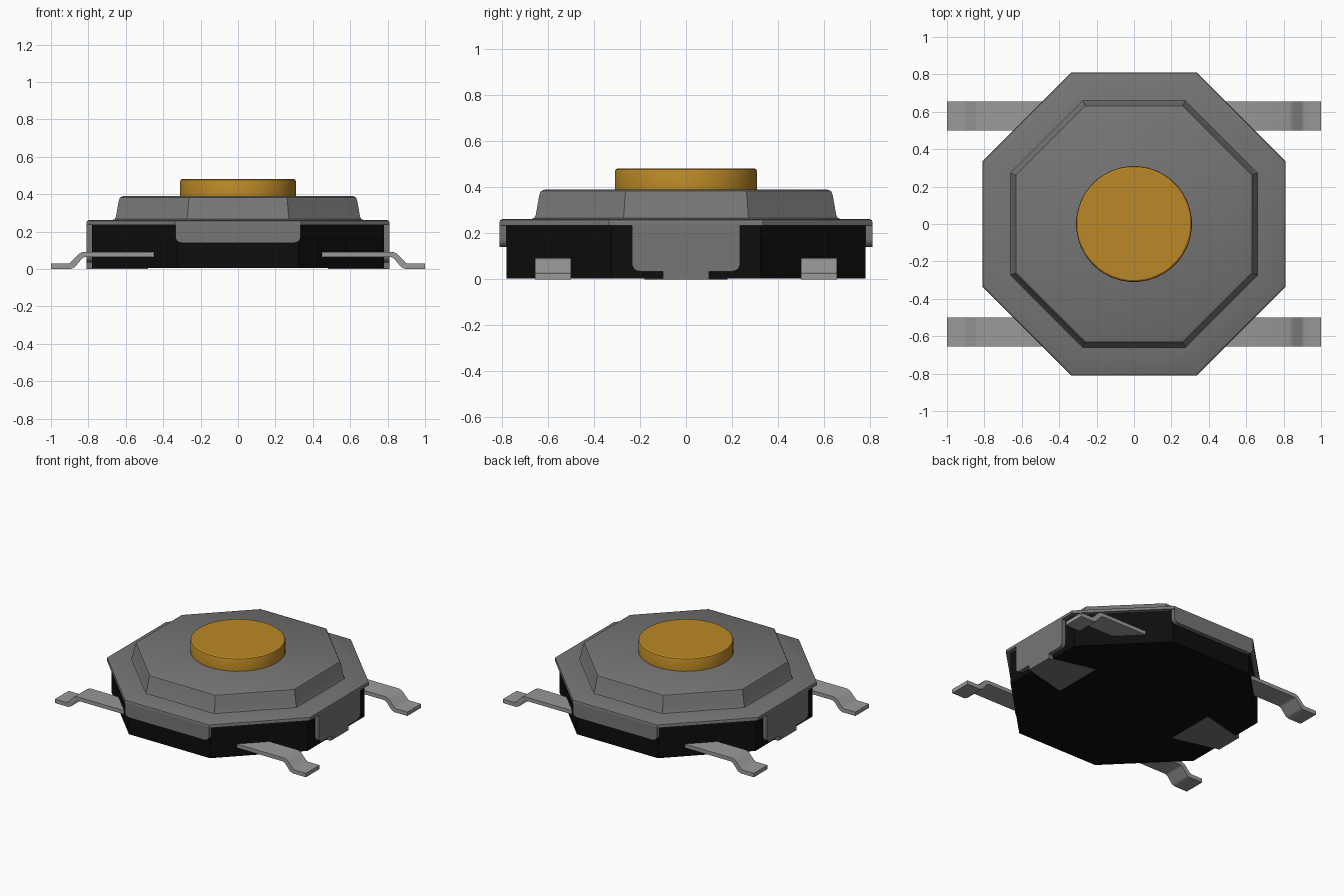
import bpy, bmesh
from math import pi, tan, sin, cos, radians
from mathutils import Matrix, Vector

if "Cube" in bpy.data.objects:
    bpy.data.objects.remove(bpy.data.objects["Cube"])


def material(name, rgb):
    m = bpy.data.materials.new(name)
    m.diffuse_color = (*rgb, 1)
    m.use_nodes = True
    m.node_tree.nodes["Principled BSDF"].inputs["Base Color"].default_value = m.diffuse_color
    return m


BLACK = material("black_plastic", (0.004, 0.004, 0.004))
GOLD = material("gold_plastic", (0.5, 0.25, 0.02))
STEEL = material("dark_steel", (0.18, 0.18, 0.18))
TIN = material("tin", (0.32, 0.32, 0.32))


def finish(name, bm, mat, angle=30):
    bmesh.ops.recalc_face_normals(bm, faces=bm.faces[:])
    me = bpy.data.meshes.new(name)
    bm.to_mesh(me)
    bm.free()
    me.materials.append(mat)
    ob = bpy.data.objects.new(name, me)
    bpy.context.collection.objects.link(ob)
    bpy.ops.object.select_all(action='DESELECT')
    ob.select_set(True)
    bpy.context.view_layer.objects.active = ob
    bpy.ops.object.shade_smooth_by_angle(angle=radians(angle))
    return ob


def loft(name, rings, sides, mat, apothem=False):
    """Stack regular polygons given as (radius, z) and cap both ends."""
    bm = bmesh.new()
    k = 1 / cos(pi / sides) if apothem else 1
    loops = [[bm.verts.new((r * k * cos(2 * pi * (i + .5) / sides),
                            r * k * sin(2 * pi * (i + .5) / sides), z))
              for i in range(sides)] for r, z in rings]
    for a, b in zip(loops, loops[1:]):
        for i in range(sides):
            j = (i + 1) % sides
            bm.faces.new((a[i], a[j], b[j], b[i]))
    bm.faces.new(loops[0][::-1])
    bm.faces.new(loops[-1])
    return finish(name, bm, mat)


def prism(name, pts, depth, mat, turn=0):
    """Extrude a 3D outline along depth, then turn it about z."""
    bm = bmesh.new()
    f = bm.faces.new([bm.verts.new(p) for p in pts])
    ext = bmesh.ops.extrude_face_region(bm, geom=[f])['geom']
    bmesh.ops.translate(bm, vec=Vector(depth),
                        verts=[v for v in ext if isinstance(v, bmesh.types.BMVert)])
    bmesh.ops.transform(bm, matrix=Matrix.Rotation(turn, 4, 'Z'), verts=bm.verts[:])
    return finish(name, bm, mat)


def flap_outline(w, top, bottom, tongue=None, r=0.035):
    """Flap with rounded lower corners and an optional narrow tongue to the floor."""
    half = [(w, top)]
    half += [(w - r + r * cos(a), bottom + r - r * sin(a))
             for a in (i * pi / 10 for i in range(6))]
    if tongue:
        half += [(tongue, bottom), (tongue, 0)]
    return half + [(-y, z) for y, z in reversed(half)]


# black octagonal base
loft("base", [(0.78, 0.004), (0.78, 0.237)], 8, BLACK, True)

# stamped metal cover with raised centre
loft("cover", [(0.81, 0.235), (0.81, 0.248), (0.807, 0.257), (0.797, 0.262),
               (0.672, 0.262), (0.660, 0.266), (0.653, 0.278), (0.637, 0.368),
               (0.630, 0.383), (0.614, 0.39)], 8, STEEL, True)

# round push button
loft("button", [(0.31, 0.385), (0.31, 0.47), (0.307, 0.477), (0.299, 0.482)], 40, GOLD)

# folded cover flaps: short on front/back, long on the two sides
short = flap_outline(0.335, 0.235, 0.14)
long = flap_outline(0.235, 0.235, 0.035, tongue=0.1)
for label, turn in (("right", 0), ("left", pi)):
    prism(f"side_flap_{label}", [(0.78, y, z) for y, z in long], (0.03, 0, 0), STEEL, turn)
    # flared tongue folded under the base
    prism(f"under_tab_{label}", [(0.80, -0.1, 0), (0.80, 0.1, 0), (0.48, 0.18, 0),
                                 (0.48, -0.18, 0)], (0, 0, 0.012), STEEL, turn)
for label, turn in (("back", pi / 2), ("front", -pi / 2)):
    prism(f"{label}_flap", [(0.78, y, z) for y, z in short], (0.03, 0, 0), STEEL, turn)

# four bent contact legs
lower = [(0.45, 0.065), (0.815, 0.065), (0.833, 0.057), (0.872, 0.01), (0.895, 0), (1, 0)]
upper = [(1, 0.028), (0.91, 0.028), (0.895, 0.035), (0.852, 0.081), (0.828, 0.092), (0.45, 0.092)]
for side, turn in (("right", 0), ("left", pi)):
    for row, y in (("a", 0.5), ("b", -0.655)):
        prism(f"leg_{side}_{row}", [(x, y, z) for x, z in lower + upper],
              (0, 0.155, 0), TIN, turn)
